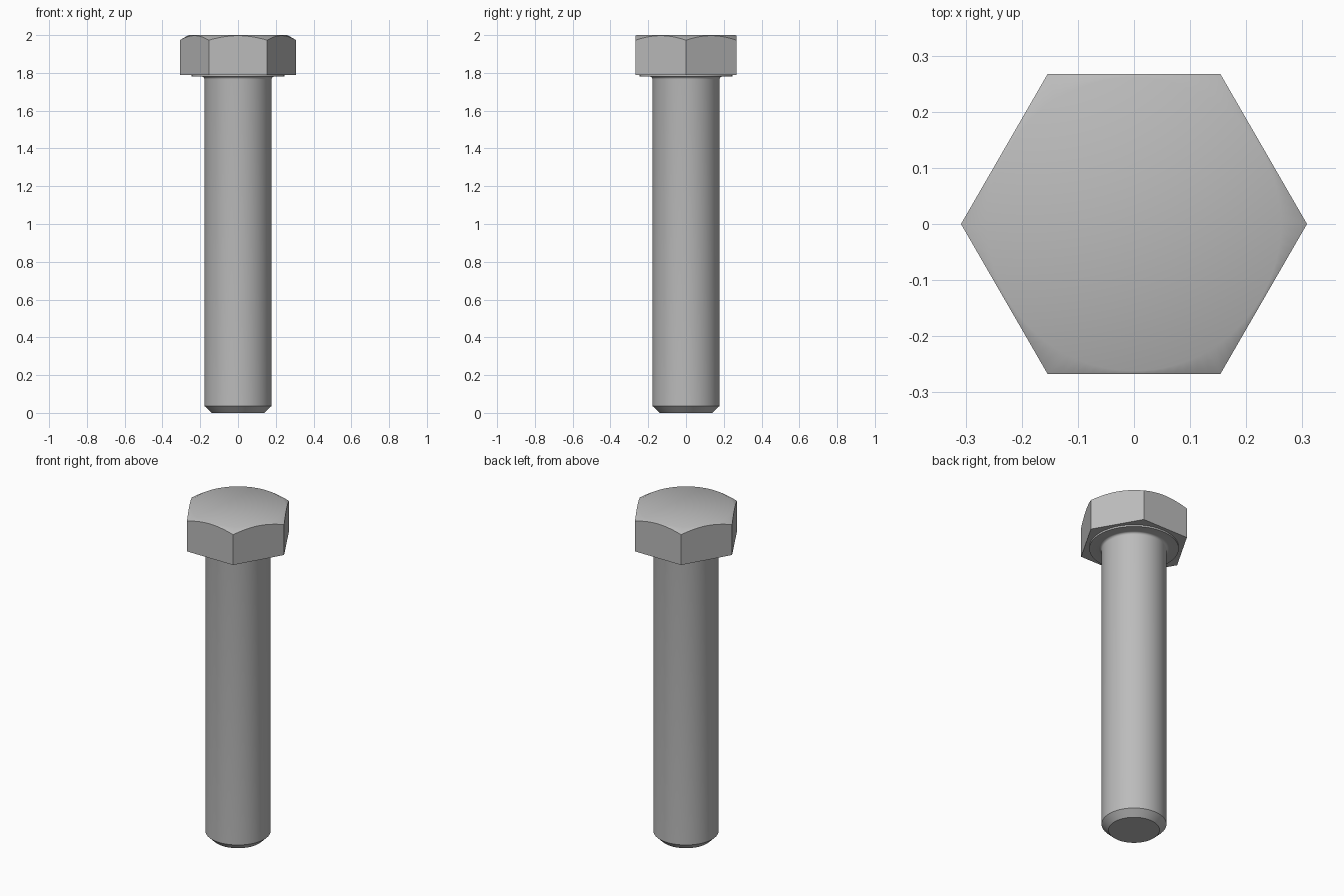
import bpy
import bmesh
from math import cos, sin, pi, radians, tan

cube = bpy.data.objects.get("Cube")
if cube:
    bpy.data.objects.remove(cube, do_unlink=True)

APOTHEM = 0.267
FLAT_RADIUS = 0.262
HEAD_BOTTOM = 1.79
TOP = 2.0
SHANK_RADIUS = 0.178
FILLET = 0.014
WASHER_BOTTOM = 1.78

steel = bpy.data.materials.new("grey steel")
steel.use_nodes = True
grey = (0.5, 0.5, 0.5, 1)
steel.diffuse_color = grey
steel.node_tree.nodes["Principled BSDF"].inputs["Base Color"].default_value = grey


def finish(bm, name):
    bmesh.ops.recalc_face_normals(bm, faces=bm.faces)
    mesh = bpy.data.meshes.new(name)
    bm.to_mesh(mesh)
    bm.free()
    obj = bpy.data.objects.new(name, mesh)
    bpy.context.collection.objects.link(obj)
    mesh.materials.append(steel)
    bpy.ops.object.select_all(action='DESELECT')
    obj.select_set(True)
    bpy.context.view_layer.objects.active = obj
    bpy.ops.object.shade_smooth_by_angle(angle=radians(35))
    return obj


def lathe(name, profile, segments=72):
    """Spin a radius/height profile into a closed solid."""
    bm = bmesh.new()
    rings = [[bm.verts.new((r * cos(2 * pi * i / segments), r * sin(2 * pi * i / segments), z))
              for i in range(segments)] for r, z in profile]
    for low, high in zip(rings, rings[1:]):
        for i in range(segments):
            j = (i + 1) % segments
            bm.faces.new((low[i], low[j], high[j], high[i]))
    bm.faces.new(rings[0])
    bm.faces.new(rings[-1])
    return finish(bm, name)


# Hexagonal head: flat sides trimmed by a conical chamfer around the top
bm = bmesh.new()
steps = 16
count = 6 * steps
bottom, edge, crown = [], [], []
for i in range(count):
    a = 2 * pi * i / count
    r = APOTHEM / cos(a % (pi / 3) - pi / 6)
    x, y = cos(a), sin(a)
    if i % steps == 0:
        bottom.append(bm.verts.new((r * x, r * y, HEAD_BOTTOM)))
    edge.append(bm.verts.new((r * x, r * y, TOP - (r - FLAT_RADIUS) * tan(pi / 6))))
    crown.append(bm.verts.new((FLAT_RADIUS * x, FLAT_RADIUS * y, TOP)))
for side in range(6):
    upper = [edge[(side * steps + k) % count] for k in range(steps + 1)]
    bm.faces.new([bottom[(side + 1) % 6], bottom[side]] + upper)
for i in range(count):
    j = (i + 1) % count
    bm.faces.new((edge[i], edge[j], crown[j], crown[i]))
bm.faces.new(crown)
bm.faces.new(bottom)
finish(bm, "hex_head")

# Shank with a chamfered tip, a fillet under the head and the washer face
fillet = [(SHANK_RADIUS + FILLET * (1 - cos(t * pi / 10)),
           WASHER_BOTTOM - FILLET * (1 - sin(t * pi / 10))) for t in range(6)]
lathe("shank", [(0.14, 0), (SHANK_RADIUS, 0.037)] + fillet
      + [(0.245, WASHER_BOTTOM), (0.245, HEAD_BOTTOM)])
